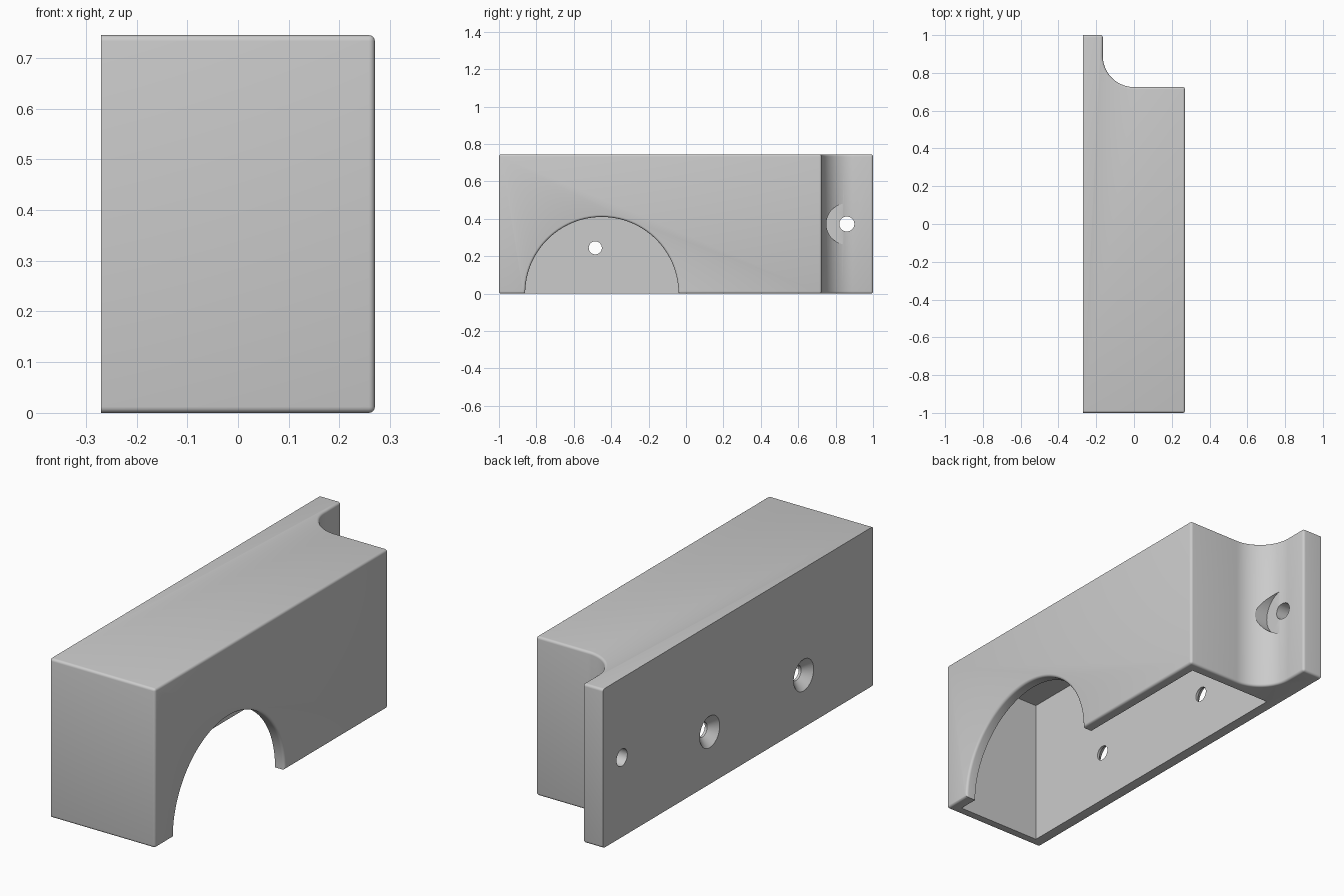
import bpy, bmesh, math

old = bpy.data.objects.get("Cube")
if old:
    bpy.data.objects.remove(old)

grey = bpy.data.materials.new("light grey")
grey.use_nodes = True
COLOUR = (0.6, 0.6, 0.6, 1)
grey.diffuse_color = COLOUR
grey.node_tree.nodes["Principled BSDF"].inputs["Base Color"].default_value = COLOUR

BACK, FRONT = -0.27, 0.27      # extent along x
HEIGHT = 0.745
ROUND = 0.012                  # small edge rounding
FLANGE = -0.165                # flange face
STEP = 0.725                   # end wall of the box


def make_object(name, bm):
    bmesh.ops.recalc_face_normals(bm, faces=bm.faces)
    mesh = bpy.data.meshes.new(name)
    bm.to_mesh(mesh)
    bm.free()
    ob = bpy.data.objects.new(name, mesh)
    mesh.materials.append(grey)
    bpy.context.collection.objects.link(ob)
    return ob


def lathe_cutter(name, y, z, profile, sides=48):
    """Solid of revolution about an axis along x, profile of (x, radius)."""
    bm = bmesh.new()
    rings = []
    for x, r in profile:
        rings.append([bm.verts.new((x, y + r * math.cos(a), z + r * math.sin(a)))
                      for a in (2 * math.pi * i / sides for i in range(sides))])
    for low, high in zip(rings, rings[1:]):
        for i in range(sides):
            j = (i + 1) % sides
            bm.faces.new((low[i], low[j], high[j], high[i]))
    bm.faces.new(rings[0])
    bm.faces.new(rings[-1])
    return make_object(name, bm)


def box_cutter(name, low, high):
    bm = bmesh.new()
    bmesh.ops.create_cube(bm, size=1)
    for v in bm.verts:
        v.co = [a if c < 0 else b for c, a, b in zip(v.co, low, high)]
    return make_object(name, bm)


def cut(target, cutter):
    cutter.hide_render = True
    mod = target.modifiers.new("cut", "BOOLEAN")
    mod.operation, mod.solver, mod.object = "DIFFERENCE", "EXACT", cutter
    bpy.context.view_layer.objects.active = target
    bpy.ops.object.modifier_apply(modifier=mod.name)
    bpy.data.objects.remove(cutter)


# Outline of box, concave fillet and mounting flange, extruded upward
radius = -FLANGE
outline = [(BACK, -1), (FRONT, -1), (FRONT, STEP)]
for i in range(25):
    a = math.pi / 2 * i / 24
    outline.append((-radius * math.sin(a), STEP + radius - radius * math.cos(a)))
outline += [(FLANGE, 1), (BACK, 1)]

bm = bmesh.new()
base = bm.faces.new([bm.verts.new((x, y, 0)) for x, y in outline])
extruded = bmesh.ops.extrude_face_region(bm, geom=[base])["geom"]
bmesh.ops.translate(bm, vec=(0, 0, HEIGHT),
                    verts=[g for g in extruded if isinstance(g, bmesh.types.BMVert)])
bmesh.ops.recalc_face_normals(bm, faces=bm.faces)

# Round every sharp edge except those around the flat back
sharp = [e for e in bm.edges
         if e.calc_face_angle() > 0.6 and max(v.co.x for v in e.verts) > BACK + 0.01]
bmesh.ops.bevel(bm, geom=sharp, offset=ROUND, segments=4, profile=0.5, affect="EDGES")
housing = make_object("housing", bm)

# Hollow interior, open underneath
cut(housing, box_cutter("cavity", (-0.22, -0.955, -0.1), (0.22, 0.675, 0.70)))

# Half-round opening with a rounded rim
rim = [(0.15, 0.41)]
for i in range(5):
    a = math.pi / 2 * i / 4
    rim.append((FRONT - ROUND + ROUND * math.sin(a), 0.41 + ROUND * (1 - math.cos(a))))
rim.append((0.35, rim[-1][1]))
cut(housing, lathe_cutter("arch_opening", -0.45, 0, rim, 128))

# Countersunk screw holes through the back wall
for y in (-0.485, 0.21):
    cut(housing, lathe_cutter("screw_hole", y, 0.245,
        [(-0.3, 0.074), (BACK, 0.074), (-0.232, 0.035), (-0.1, 0.035)]))

# Flange hole with a screw-head pocket in the fillet
cut(housing, lathe_cutter("flange_hole", 0.86, HEIGHT / 2,
    [(-0.35, 0.04), (-0.157, 0.04), (-0.157, 0.11), (0.3, 0.11)]))

bpy.ops.object.select_all(action="DESELECT")
housing.select_set(True)
bpy.context.view_layer.objects.active = housing
bpy.ops.object.shade_smooth_by_angle(angle=math.radians(30))
